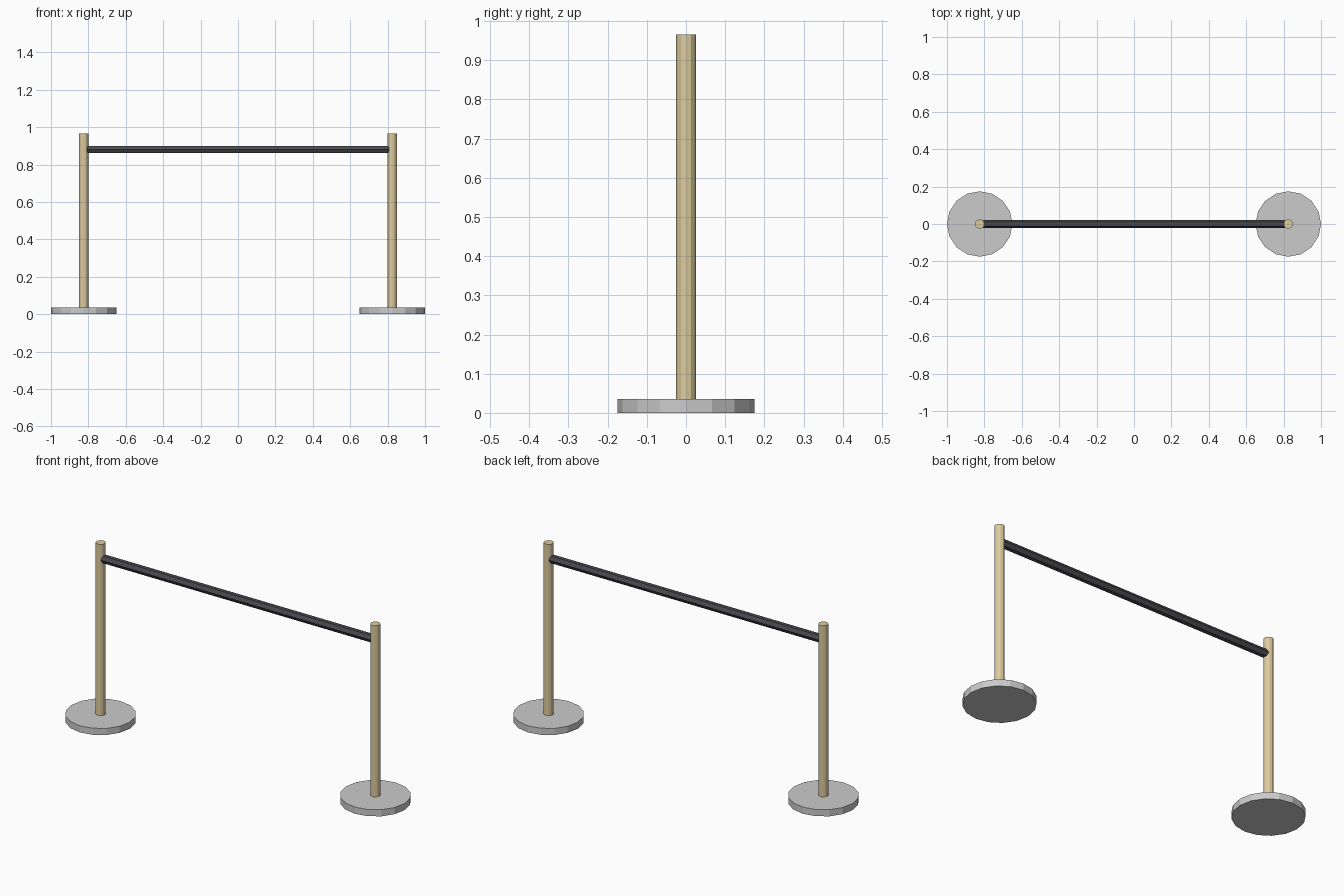
import bpy, math

if "Cube" in bpy.data.objects:
    bpy.data.objects.remove(bpy.data.objects["Cube"])

def material(name, rgb):
    m = bpy.data.materials.new(name)
    m.diffuse_color = (*rgb, 1)
    m.use_nodes = True
    m.node_tree.nodes["Principled BSDF"].inputs["Base Color"].default_value = m.diffuse_color
    return m

brass = material("brass", (0.72, 0.60, 0.34))
dark = material("dark_fabric", (0.07, 0.07, 0.08))

def cylinder(name, sides, radius, length, loc, rot=(0, 0, 0), mat=None):
    bpy.ops.mesh.primitive_cylinder_add(vertices=sides, radius=radius, depth=length,
                                        location=loc, rotation=rot)
    ob = bpy.context.object
    ob.name = name
    if mat:
        ob.data.materials.append(mat)
    return ob

BASE_H, TOP = 0.036, 0.965

# Two posts on round weighted bases
for side, x in (("left", -0.825), ("right", 0.825)):
    cylinder(side + "_base", 16, 0.175, BASE_H, (x, 0, BASE_H / 2))
    cylinder(side + "_post", 12, 0.025, TOP - BASE_H, (x, 0, (TOP + BASE_H) / 2), mat=brass)

# Six-sided barrier bar, flat on top and bottom, ends sunk into the posts
cylinder("barrier_bar", 6, 0.022, 1.616, (0, 0, 0.881), (0, math.pi / 2, 0), dark)
